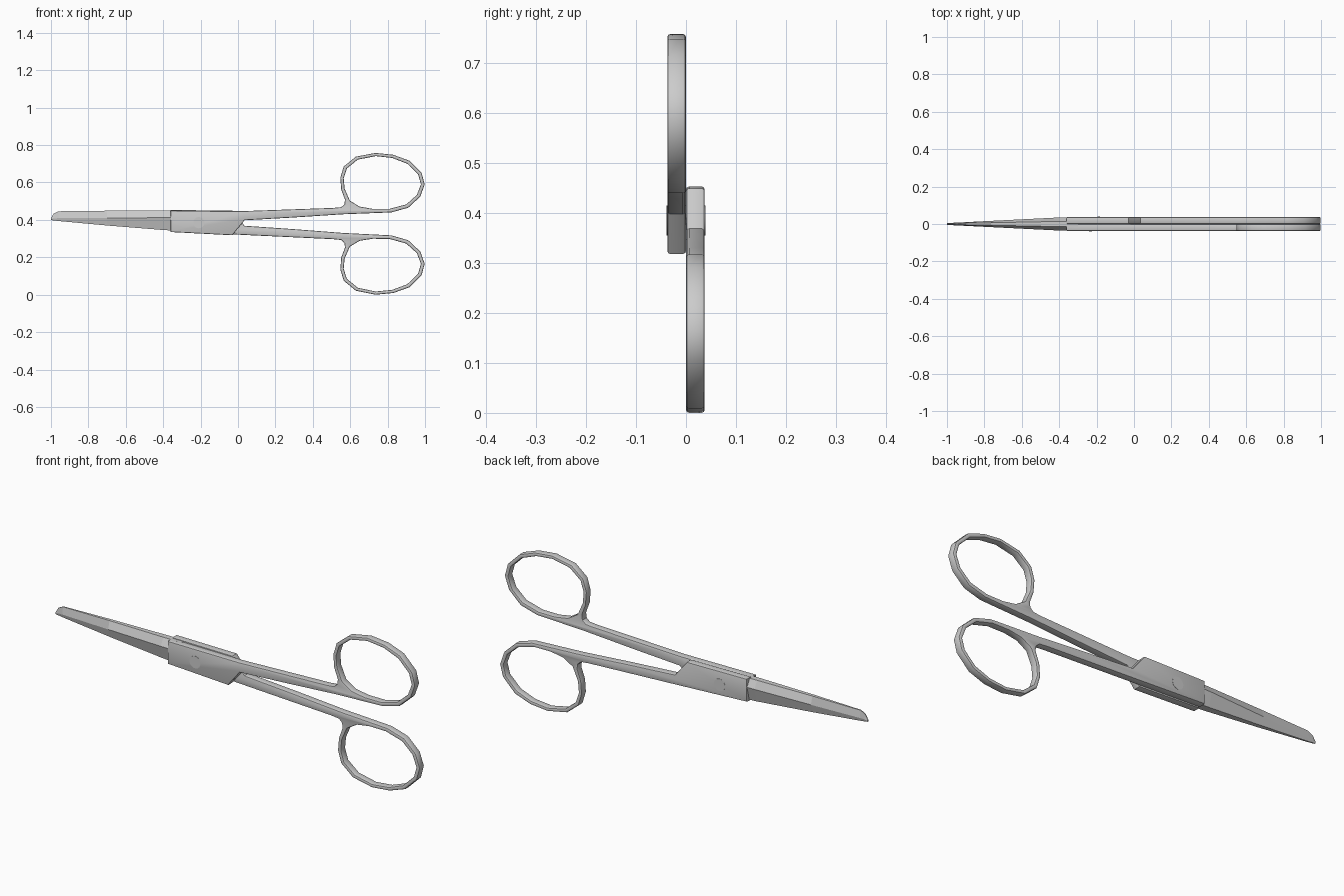
import bpy, bmesh, math

if "Cube" in bpy.data.objects:
    bpy.data.objects.remove(bpy.data.objects["Cube"])

THICK = 0.0375      # depth of each half


def add_object(name, bm):
    bmesh.ops.recalc_face_normals(bm, faces=bm.faces)
    me = bpy.data.meshes.new(name)
    bm.to_mesh(me)
    bm.free()
    ob = bpy.data.objects.new(name, me)
    bpy.context.collection.objects.link(ob)
    return ob


def smooth(ob, angle):
    bpy.ops.object.select_all(action='DESELECT')
    ob.select_set(True)
    bpy.context.view_layer.objects.active = ob
    bpy.ops.object.shade_smooth_by_angle(angle=math.radians(angle))


# pivot block, shank and finger ring outline (upper half)
OUTER = [(-0.36, 0.335), (-0.03, 0.318), (0.035, 0.398), (0.3, 0.413), (0.56, 0.43),
         (0.82, 0.44), (0.91, 0.465), (0.975, 0.525), (0.998, 0.59), (0.982, 0.65),
         (0.915, 0.717), (0.83, 0.748), (0.735, 0.758), (0.63, 0.738), (0.565, 0.685),
         (0.547, 0.625), (0.552, 0.562), (0.572, 0.508), (0.569, 0.483), (0.552, 0.468),
         (0.51, 0.464), (0.03, 0.447), (-0.36, 0.449)]
# finger hole
INNER = [(0.65, 0.471), (0.72, 0.459), (0.81, 0.459), (0.9, 0.483), (0.956, 0.533),
         (0.978, 0.59), (0.963, 0.643), (0.905, 0.7), (0.825, 0.731), (0.735, 0.741),
         (0.64, 0.722), (0.582, 0.675), (0.565, 0.622), (0.57, 0.567), (0.598, 0.503)]


def flip(p):
    x, z = p
    if x < -0.3:
        return x, 0.788 - z
    return x, 0.767 - 0.012 * x - z


def handle(name, side, flipped):
    cu = bpy.data.curves.new(name, 'CURVE')
    cu.dimensions = '2D'
    cu.fill_mode = 'BOTH'
    cu.bevel_depth = 0.006
    cu.bevel_resolution = 1
    cu.offset = -0.006
    cu.extrude = THICK / 2 - 0.006
    for pts in (OUTER, INNER):
        sp = cu.splines.new('POLY')
        sp.points.add(len(pts) - 1)
        for q, p in zip(sp.points, pts):
            x, z = flip(p) if flipped else p
            q.co = (x, z, 0, 1)
        sp.use_cyclic_u = True
    tmp = bpy.data.objects.new(name + "_curve", cu)
    bpy.context.collection.objects.link(tmp)
    bpy.context.view_layer.update()
    me = bpy.data.meshes.new_from_object(tmp.evaluated_get(
        bpy.context.evaluated_depsgraph_get()))
    bm = bmesh.new()
    bm.from_mesh(me)
    bpy.data.objects.remove(tmp)
    bmesh.ops.remove_doubles(bm, verts=bm.verts, dist=1e-5)
    for v in bm.verts:
        x, z, y = v.co
        v.co = (x, side * THICK / 2 - y, z)
    smooth(add_object(name, bm), 35)


# tapering ridged blade: x, bottom, ridge, top, thickness
STATIONS = [(-0.30, 0.340, 0.412, 0.449, 0.036), (-0.40, 0.346, 0.412, 0.449, 0.035),
            (-0.70, 0.370, 0.410, 0.449, 0.020), (-0.96, 0.394, 0.409, 0.446, 0.007),
            (-0.985, 0.397, 0.408, 0.434, 0.0055), (-1.0, 0.399, 0.404, 0.410, 0.004)]


def blade(name, side):
    bm = bmesh.new()
    rings = []
    for x, zb, zr, zt, t in STATIONS:
        sec = [(0, zb), (t * 0.5, zb), (t, zr), (t * 0.4, zt), (0, zt)]
        rings.append([bm.verts.new((x, side * y, z)) for y, z in sec])
    for a, b in zip(rings, rings[1:]):
        for i in range(5):
            j = (i + 1) % 5
            bm.faces.new((a[i], a[j], b[j], b[i]))
    bm.faces.new(rings[0])
    bm.faces.new(rings[-1])
    add_object(name, bm)


handle("front_handle", -1, False)
handle("back_handle", 1, True)
blade("front_blade", -1)
blade("back_blade", 1)

# pivot screw, barely proud of both faces
bpy.ops.mesh.primitive_cylinder_add(vertices=24, radius=0.03, depth=0.077,
                                    location=(-0.21, 0, 0.385),
                                    rotation=(math.radians(90), 0, math.radians(1)))
screw = bpy.context.object
screw.name = "pivot_screw"
smooth(screw, 35)
